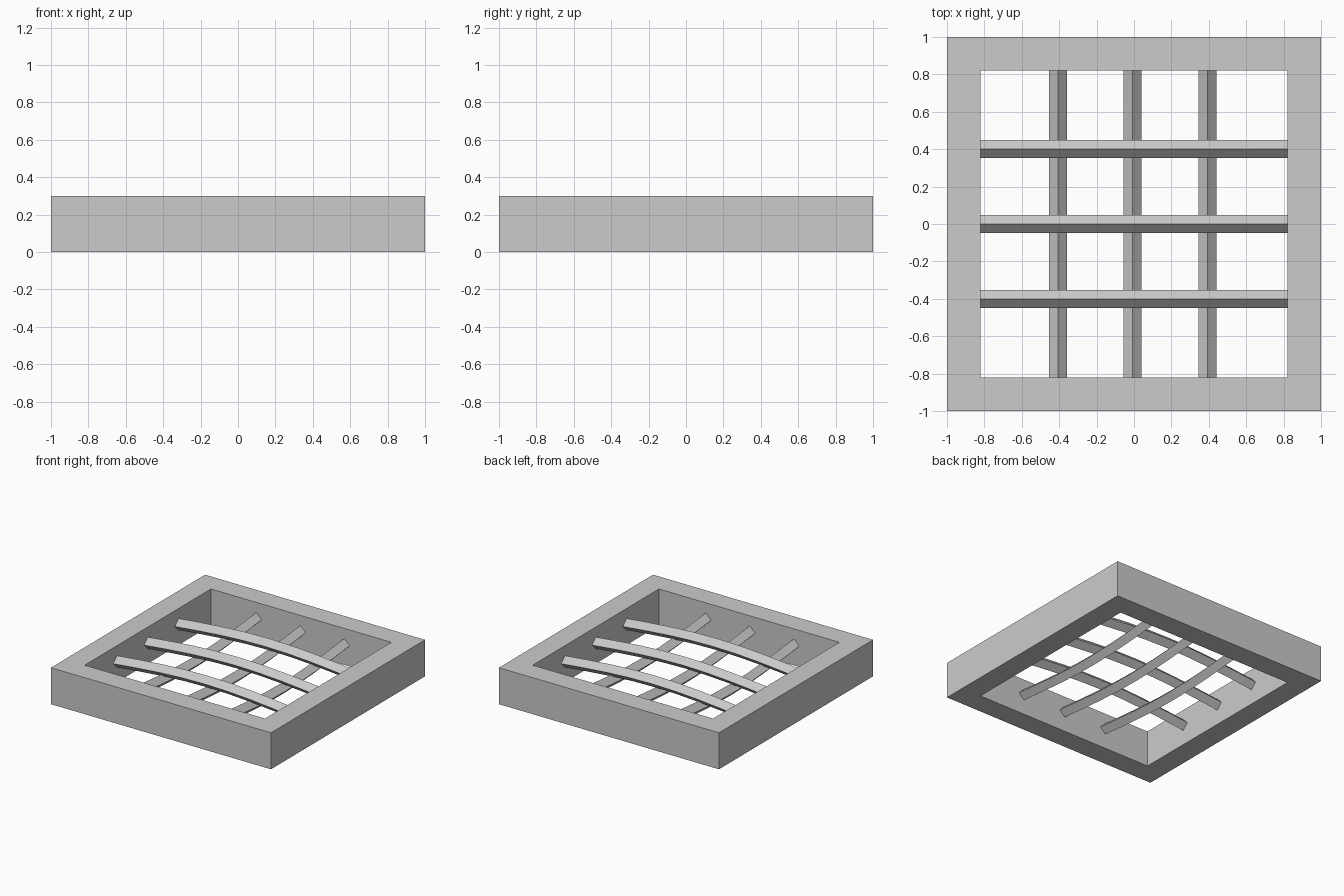
import bpy, bmesh, math

if "Cube" in bpy.data.objects:
    bpy.data.objects.remove(bpy.data.objects["Cube"])

OUT, INN, H = 1.0, 0.82, 0.30
MID, BOW, R, SEG = 0.17, 0.055, 0.048, 8


def make(name, bm):
    bmesh.ops.recalc_face_normals(bm, faces=bm.faces)
    me = bpy.data.meshes.new(name)
    bm.to_mesh(me)
    bm.free()
    ob = bpy.data.objects.new(name, me)
    bpy.context.collection.objects.link(ob)
    return ob


# square frame: four mitred sides
bm = bmesh.new()
corners = [(-1, -1), (1, -1), (1, 1), (-1, 1)]
rings = [[bm.verts.new((r * x, r * y, z)) for x, y in corners]
         for r, z in ((OUT, 0), (OUT, H), (INN, H), (INN, 0))]
for k in range(4):
    a, b = rings[k], rings[(k + 1) % 4]
    for i in range(4):
        j = (i + 1) % 4
        bm.faces.new((a[i], a[j], b[j], b[i]))
make("frame", bm)


# bowed bar with a diamond section, running wall to wall
def bar(name, offset, bow, along_x):
    bm = bmesh.new()
    prev = None
    for i in range(SEG + 1):
        t = -INN + 2 * INN * i / SEG
        z = MID + bow * math.cos(t / INN * math.pi / 2)
        ring = []
        for k in range(4):
            s = offset + R * math.cos(k * math.pi / 2)
            h = z + R * math.sin(k * math.pi / 2)
            ring.append(bm.verts.new((t, s, h) if along_x else (s, t, h)))
        if prev:
            for k in range(4):
                n = (k + 1) % 4
                bm.faces.new((prev[k], prev[n], ring[n], ring[k]))
        else:
            bm.faces.new(ring)
        prev = ring
    bm.faces.new(prev)
    make(name, bm)


for n, p in enumerate((-0.4, 0.0, 0.4), 1):
    bar(f"upper_bar_{n}", p, BOW, True)
    bar(f"lower_bar_{n}", p - 0.007, -BOW, False)
